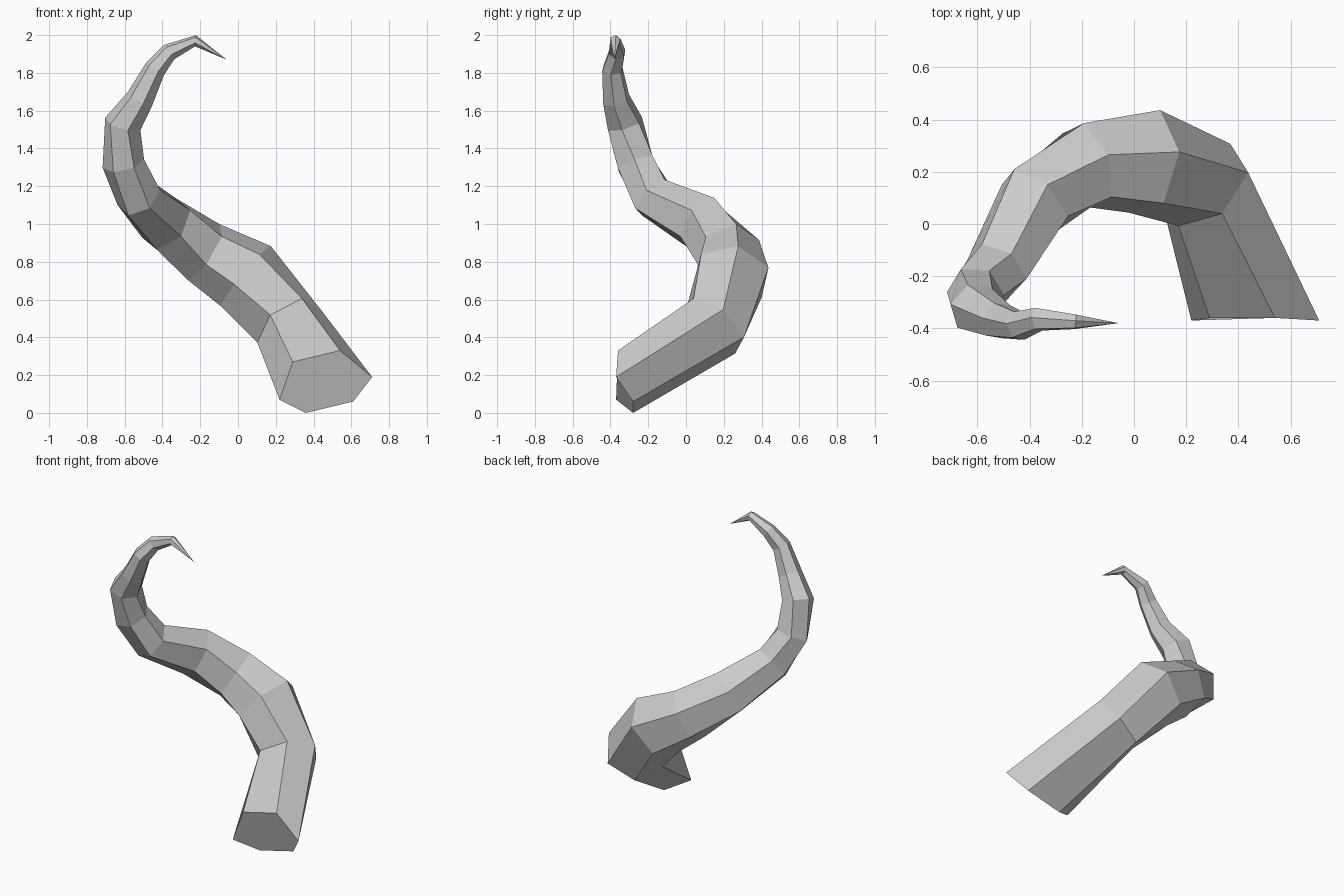
import bpy, bmesh
from math import cos, sin, pi, radians
from mathutils import Vector

if "Cube" in bpy.data.objects:
    bpy.data.objects.remove(bpy.data.objects["Cube"])

SIDES = 6

# Slanted, flattened root cut
root = [(.29, -.36, .27), (.54, -.36, .33), (.71, -.37, .19),
        (.61, -.28, .06), (.36, -.28, 0), (.22, -.37, .07)]

# Curling centre line: x, y, z, radius, twist in degrees
path = [(.27, .15, .46, .195, -13), (.04, .24, .725, .21, -20),
        (-.18, .225, .85, .175, -16), (-.38, .09, 1.0, .158, 0),
        (-.525, -.173, 1.14, .125, 8), (-.607, -.267, 1.32, .112, 27),
        (-.61, -.323, 1.53, .1, 21), (-.52, -.37, 1.66, .075, 22),
        (-.44, -.39, 1.82, .058, 22), (-.365, -.365, 1.91, .047, 22),
        (-.225, -.375, 1.97, .03, 22)]
tip = Vector((-.06, -.38, 1.87))
root_centre = sum((Vector(p) for p in root), Vector()) / SIDES
centres = [root_centre] + [Vector(p[:3]) for p in path] + [tip]


def ring_points(i, radius, twist):
    """Hexagon square to the path, first corner near the front, then twisted."""
    c = centres[i]
    n = ((c - centres[i - 1]).normalized()
         + (centres[i + 1] - c).normalized()).normalized()
    front = Vector((0, -1, 0))
    u = (front - n * front.dot(n)).normalized()
    v = n.cross(u)
    angles = [radians(twist) + k * 2 * pi / SIDES for k in range(SIDES)]
    return [c + radius * (u * cos(a) + v * sin(a)) for a in angles]


# Skin the rings into one tapering tentacle
bm = bmesh.new()
rings = [[bm.verts.new(p) for p in root]]
for i, p in enumerate(path, 1):
    rings.append([bm.verts.new(q) for q in ring_points(i, p[3], p[4])])
for a, b in zip(rings, rings[1:]):
    for k in range(SIDES):
        j = (k + 1) % SIDES
        bm.faces.new((a[k], a[j], b[j], b[k]))

# Root cap and pointed end
bm.faces.new(rings[0])
point = bm.verts.new(tip)
for k in range(SIDES):
    bm.faces.new((rings[-1][k], rings[-1][(k + 1) % SIDES], point))
bmesh.ops.recalc_face_normals(bm, faces=bm.faces)

mesh = bpy.data.meshes.new("tentacle")
bm.to_mesh(mesh)
bm.free()
bpy.context.collection.objects.link(bpy.data.objects.new("tentacle", mesh))
